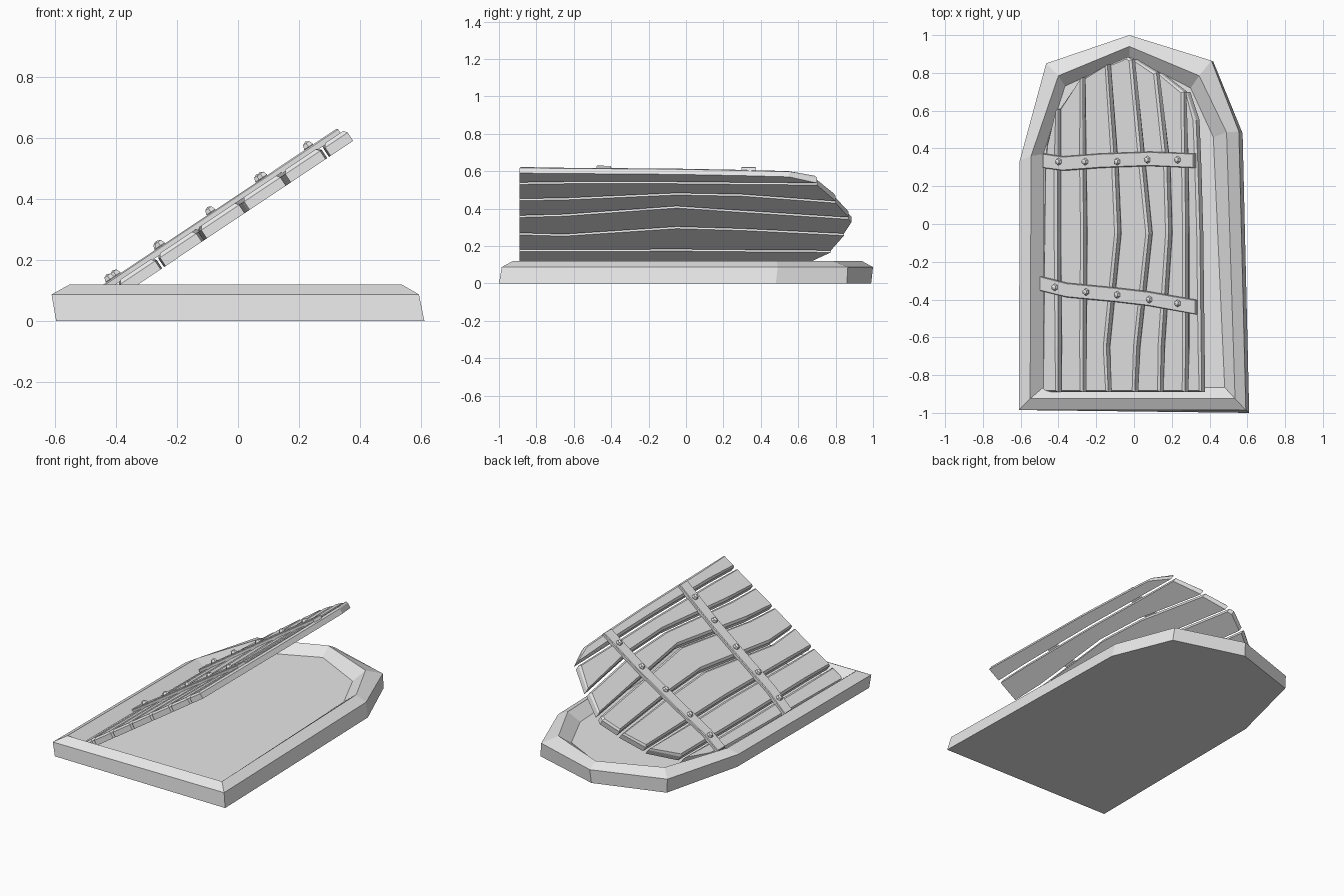
import bpy, bmesh, math
from mathutils import Matrix, Vector

cube = bpy.data.objects.get("Cube")
if cube:
    bpy.data.objects.remove(cube, do_unlink=True)

grey = bpy.data.materials.new("light_grey")
grey.use_nodes = True
COLOUR = (0.8, 0.8, 0.8, 1)
grey.diffuse_color = COLOUR
grey.node_tree.nodes["Principled BSDF"].inputs["Base Color"].default_value = COLOUR

# Local frame of the open door: u runs up the slope, normal points up and left
TILT = math.radians(33.7)
DOOR = Matrix.Translation((0, 0, 0.338)) @ Matrix.Rotation(-TILT, 4, 'Y')
THICK = 0.045


def slope(x):
    return (x + 0.015) / math.cos(TILT)


def finish(name, bm, matrix=None):
    bmesh.ops.recalc_face_normals(bm, faces=bm.faces)
    mesh = bpy.data.meshes.new(name)
    bm.to_mesh(mesh)
    bm.free()
    mesh.materials.append(grey)
    obj = bpy.data.objects.new(name, mesh)
    bpy.context.collection.objects.link(obj)
    if matrix:
        obj.matrix_world = matrix
    return obj


def slab(name, outline, low, high, chamfer):
    """Extrude an outline on the door and chamfer its upper rim."""
    bm = bmesh.new()
    rings = [[bm.verts.new((slope(x), y, z)) for x, y in outline]
             for z in (low, high - chamfer)]
    n = len(outline)
    for i in range(n):
        j = (i + 1) % n
        bm.faces.new((rings[0][i], rings[0][j], rings[1][j], rings[1][i]))
    bm.faces.new(rings[0][::-1])
    top = bm.faces.new(rings[1])
    bmesh.ops.recalc_face_normals(bm, faces=bm.faces)
    bmesh.ops.inset_region(bm, faces=[top], thickness=chamfer, depth=chamfer)
    return finish(name, bm, DOOR)


# Frame: base outline, outer rim, ridge and sunken floor, joined ring by ring
base = [(-0.595, -0.985), (0.61, -1), (0.575, 0.48), (0.42, 0.86),
        (-0.03, 0.99), (-0.46, 0.85), (-0.59, 0.33)]
rim = [(-0.61, -0.985), (0.592, -0.985), (0.555, 0.49), (0.41, 0.865),
       (-0.025, 1), (-0.465, 0.85), (-0.605, 0.335)]
ridge = [(-0.55, -0.925), (0.535, -0.925), (0.49, 0.485), (0.345, 0.785),
         (-0.025, 0.94), (-0.4, 0.785), (-0.545, 0.36)]
floor = [(-0.48, -0.865), (0.48, -0.865), (0.42, 0.46), (0.3, 0.72),
         (-0.025, 0.885), (-0.365, 0.73), (-0.48, 0.37)]
bm = bmesh.new()
rings = [[bm.verts.new((x, y, z)) for x, y in ring]
         for ring, z in ((base, 0), (rim, 0.087), (ridge, 0.12), (floor, 0.065))]
for a, b in zip(rings, rings[1:]):
    for i in range(len(a)):
        j = (i + 1) % len(a)
        bm.faces.new((a[i], a[j], b[j], b[i]))
bm.faces.new(rings[0][::-1])
bm.faces.new(rings[-1])
finish("door_frame", bm)

# Planks: crooked seams between the boards, sampled along the door
STATIONS = (-0.89, -0.65, -0.05, 0.3)
seams = [(-0.485, -0.485, -0.48, -0.475, -0.465),
         (-0.39, -0.39, -0.395, -0.395, -0.395),
         (-0.26, -0.26, -0.255, -0.26, -0.265),
         (-0.125, -0.135, -0.075, -0.09, -0.13),
         (0.015, 0.025, 0.09, 0.055, 0.0),
         (0.15, 0.155, 0.195, 0.185, 0.13),
         (0.28, 0.285, 0.285, 0.28, 0.275),
         (0.37, 0.367, 0.36, 0.35, 0.34)]
arch = [0.42, 0.61, 0.775, 0.845, 0.87, 0.8, 0.7, 0.55]
GAP = 0.008
for i in range(7):
    left = [(x + GAP, y) for x, y in zip(seams[i], STATIONS + (arch[i],))]
    right = [(x - GAP, y) for x, y in zip(seams[i + 1], STATIONS + (arch[i + 1],))]
    tip = [(-0.03, 0.885)] if i == 3 else []
    slab(f"plank_{i + 1}", left + tip + right[::-1], 0, THICK, 0.012)

# Straps with faceted rivets
straps = {
    "upper": ([(-0.465, 0.335), (-0.36, 0.32), (-0.16, 0.335), (0.1, 0.345), (0.335, 0.335)],
              [(-0.39, 0.33), (-0.25, 0.33), (-0.08, 0.33), (0.08, 0.34), (0.24, 0.34)]),
    "lower": ([(-0.48, -0.315), (-0.34, -0.35), (-0.08, -0.375), (0.09, -0.395), (0.345, -0.44)],
              [(-0.41, -0.335), (-0.245, -0.36), (-0.08, -0.375), (0.09, -0.4), (0.24, -0.42)])}
for side, (path, rivets) in straps.items():
    outline = [(x, y + 0.038) for x, y in path] + [(x, y - 0.038) for x, y in path[::-1]]
    slab(f"{side}_strap", outline, THICK - 0.005, THICK + 0.018, 0.004)
    for k, (x, y) in enumerate(rivets):
        bm = bmesh.new()
        place = Matrix.Translation((slope(x + 0.012), y, THICK + 0.02))
        bmesh.ops.create_uvsphere(bm, u_segments=6, v_segments=4, radius=0.02, matrix=place)
        finish(f"{side}_rivet_{k + 1}", bm, DOOR)
